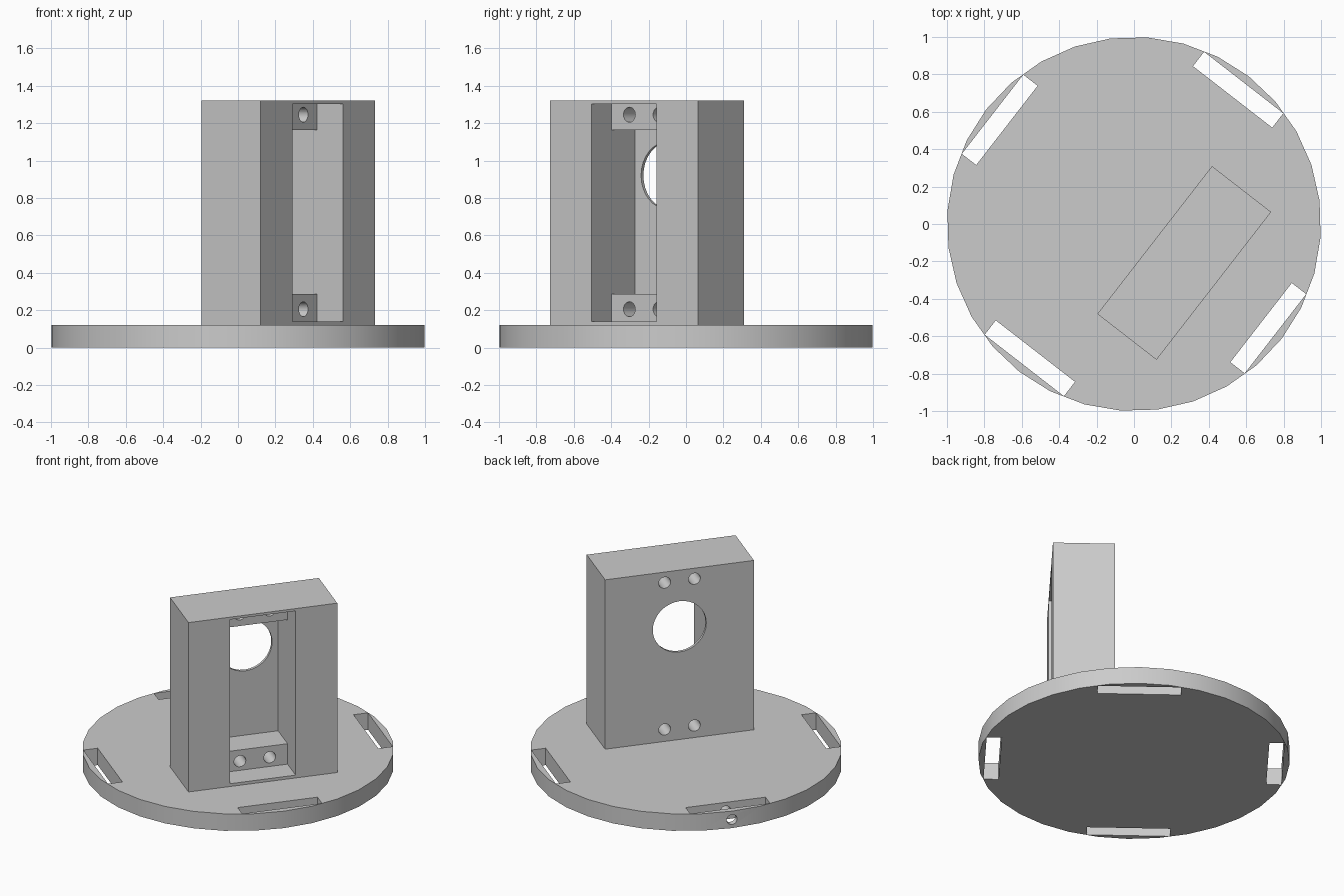
import bpy
import math
from mathutils import Matrix

cube = bpy.data.objects.get("Cube")
if cube:
    bpy.data.objects.remove(cube, do_unlink=True)

# The parts are made facing +x, then turned together about z
TURN = Matrix.Rotation(math.radians(-37.8), 4, 'Z')
BASE_TOP = 0.12

grey = bpy.data.materials.new("plain grey")
grey.use_nodes = True
grey.diffuse_color = (0.6, 0.6, 0.6, 1)
grey.node_tree.nodes["Principled BSDF"].inputs["Base Color"].default_value = (0.6, 0.6, 0.6, 1)


def block(name, x, y, z):
    """Box from three (low, high) ranges."""
    bpy.ops.mesh.primitive_cube_add(size=1)
    obj = bpy.context.object
    obj.name = name
    centre = [(a + b) / 2 for a, b in (x, y, z)]
    size = [b - a for a, b in (x, y, z)]
    obj.data.transform(Matrix.Translation(centre) @ Matrix.Diagonal((*size, 1)))
    return obj


def bore(name, radius, x, y, z, sides):
    """Cylinder lying along x."""
    bpy.ops.mesh.primitive_cylinder_add(vertices=sides, radius=radius, depth=x[1] - x[0])
    obj = bpy.context.object
    obj.name = name
    place = Matrix.Translation(((x[0] + x[1]) / 2, y, z))
    obj.data.transform(place @ Matrix.Rotation(math.pi / 2, 4, 'Y'))
    return obj


def cut(target, cutter):
    cutter.hide_render = True
    mod = target.modifiers.new("cut", 'BOOLEAN')
    mod.operation = 'DIFFERENCE'
    mod.solver = 'EXACT'
    mod.object = cutter
    bpy.context.view_layer.update()
    bpy.context.view_layer.objects.active = target
    bpy.ops.object.modifier_apply(modifier=mod.name)
    bpy.data.objects.remove(cutter, do_unlink=True)


def finish(obj):
    obj.data.transform(TURN)
    obj.data.materials.clear()
    obj.data.materials.append(grey)
    bpy.ops.object.select_all(action='DESELECT')
    obj.select_set(True)
    bpy.context.view_layer.objects.active = obj
    bpy.ops.object.shade_smooth_by_angle(angle=math.radians(30))


# Round base with four strap slots near the rim
bpy.ops.mesh.primitive_cylinder_add(vertices=32, radius=1, depth=BASE_TOP)
base = bpy.context.object
base.name = "round_base"
base.data.transform(Matrix.Translation((0, 0, BASE_TOP / 2)))
for i in range(4):
    slot = block("slot_cutter", (0.86, 0.957), (-0.268, 0.268), (-0.1, 0.3))
    slot.data.transform(Matrix.Rotation(i * math.pi / 2, 4, 'Z'))
    cut(base, slot)

# Small bore through the rim behind the housing
cut(base, bore("rim_bore_cutter", 0.035, (-1.1, -0.72), 0, BASE_TOP / 2, 20))
finish(base)

# Upright housing with an open front; the deep pocket leaves a ledge at each end
housing = block("sensor_housing", (0.14, 0.54), (-0.5, 0.5), (BASE_TOP, 1.32))
cut(housing, block("front_pocket_cutter", (0.365, 0.7), (-0.22, 0.22), (0.14, 1.303)))
cut(housing, block("deep_pocket_cutter", (0.16, 0.6), (-0.22, 0.22), (0.285, 1.163)))

# Round window in the back wall
cut(housing, bore("window_cutter", 0.18, (0, 0.25), 0, 0.92, 32))

# Screw holes through the two ledges
for z in (0.205, 1.245):
    for y in (-0.1, 0.1):
        cut(housing, bore("screw_hole_cutter", 0.04, (0, 0.45), y, z, 20))
finish(housing)
